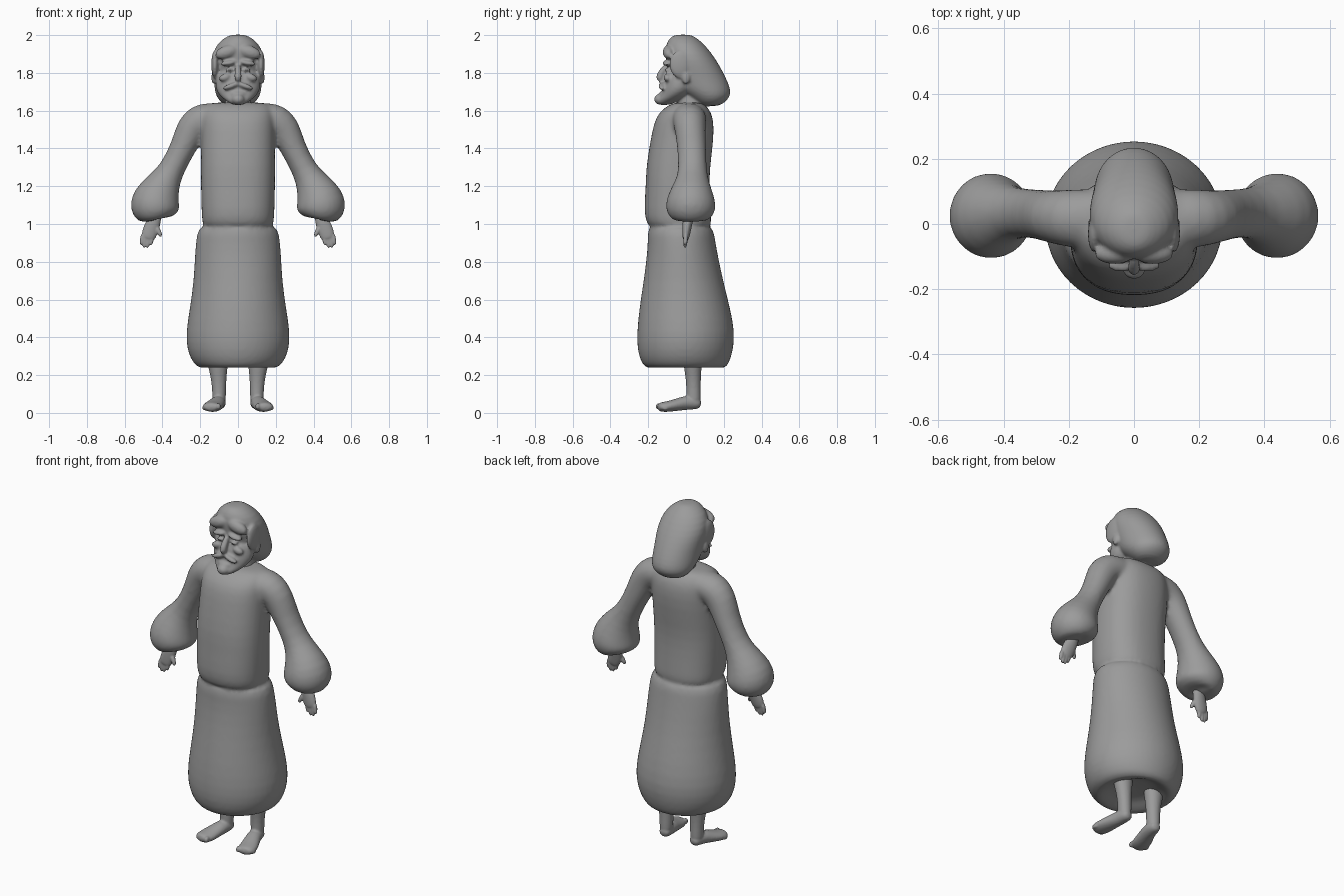
import bpy, bmesh, math
from mathutils import Vector, Matrix

grey = bpy.data.materials.new("stone_grey")
grey.diffuse_color = (0.33, 0.33, 0.33, 1)


def loft(bm, rings, sides=20, power=2.0):
    """Closed skin over rings given as (centre, u axis, v axis)."""
    loops = []
    for c, u, v in rings:
        loop = []
        for i in range(sides):
            a = 2 * math.pi * i / sides
            p, q = math.cos(a), math.sin(a)
            p = math.copysign(abs(p) ** (2 / power), p)
            q = math.copysign(abs(q) ** (2 / power), q)
            loop.append(bm.verts.new(c + u * p + v * q))
        loops.append(loop)
    faces = [bm.faces.new(loops[0]), bm.faces.new(loops[-1])]
    for a, b in zip(loops, loops[1:]):
        for i in range(sides):
            j = (i + 1) % sides
            faces.append(bm.faces.new((a[i], a[j], b[j], b[i])))
    bmesh.ops.recalc_face_normals(bm, faces=faces)


def stack(bm, rows, power=2.0, sides=24):
    """Horizontal sections: (z, half width, front y, back y)."""
    loft(bm, [(Vector((0, (f + b) / 2, z)), Vector((w, 0, 0)),
               Vector((0, (b - f) / 2, 0))) for z, w, f, b in rows], sides, power)


def tube(bm, rows, sx=1, sides=16):
    """Tube along a path: (x, y, z, in-plane radius, sideways radius)."""
    pts = [Vector((x * sx, y, z)) for x, y, z, _, _ in rows]
    rings = []
    for i, row in enumerate(rows):
        t = (pts[min(i + 1, len(pts) - 1)] - pts[max(i - 1, 0)]).normalized()
        # sideways axis is y for hanging limbs, x for limbs that run along y
        side = Vector((0, 1, 0)) if abs(t.y) < 0.8 else Vector((1, 0, 0))
        v = (side - t * side.dot(t)).normalized()
        rings.append((pts[i], t.cross(v) * row[3], v * row[4]))
    loft(bm, rings, sides)


def blob(bm, centre, size, tilt=0):
    m = (Matrix.Translation(centre) @ Matrix.Rotation(tilt, 4, 'Y')
         @ Matrix.Diagonal((*size, 1)))
    bmesh.ops.create_uvsphere(bm, u_segments=16, v_segments=10, radius=1, matrix=m)


def finish(name, bm, voxel, smooth):
    """Fuse overlapping pieces into one soft sculpted surface."""
    me = bpy.data.meshes.new(name)
    bm.to_mesh(me)
    bm.free()
    me.materials.append(grey)
    for p in me.polygons:
        p.use_smooth = True
    ob = bpy.data.objects.new(name, me)
    bpy.context.collection.objects.link(ob)
    ob.modifiers.new("round", 'SUBSURF').levels = 1
    ob.modifiers["round"].render_levels = 1
    r = ob.modifiers.new("fuse", 'REMESH')
    r.mode = 'VOXEL'
    r.voxel_size = voxel
    r.use_smooth_shade = True
    s = ob.modifiers.new("soften", 'SMOOTH')
    s.factor = 0.5
    s.iterations = smooth


# robe: skirt, torso and puffed sleeves
bm = bmesh.new()
stack(bm, [(.28, .10, -.10, .12), (.245, .15, -.16, .17), (.232, .20, -.205, .205),
           (.26, .24, -.238, .23), (.33, .272, -.26, .252), (.42, .28, -.263, .262),
           (.55, .258, -.25, .238), (.70, .236, -.226, .198), (.85, .23, -.206, .167),
           (.95, .22, -.203, .15), (1.0, .205, -.205, .142)])
stack(bm, [(.96, .17, -.17, .12), (1.0, .192, -.212, .137), (1.07, .194, -.224, .132),
           (1.2, .198, -.214, .125), (1.3, .198, -.213, .128), (1.45, .197, -.188, .148),
           (1.55, .197, -.168, .148), (1.6, .19, -.135, .13), (1.635, .17, -.085, .10),
           (1.645, .12, -.05, .07)], power=2.35)
for sx in (1, -1):
    tube(bm, [(.06, .015, 1.565, .075, .09), (.14, .015, 1.562, .084, .095),
              (.205, .018, 1.55, .092, .09), (.25, .022, 1.50, .087, .082),
              (.288, .03, 1.41, .068, .078), (.355, .035, 1.28, .066, .075),
              (.395, .033, 1.215, .092, .094), (.432, .026, 1.14, .13, .13),
              (.442, .025, 1.085, .137, .138), (.44, .025, 1.045, .115, .122),
              (.437, .025, 1.015, .08, .09), (.437, .025, 1.03, .05, .055)], sx)
finish("robe", bm, .012, 5)

# head: hair, face, beard and neck
bm = bmesh.new()
stack(bm, [(2.003, .03, -.05, .02), (1.993, .06, -.08, .045), (1.96, .108, -.105, .09),
           (1.90, .138, -.113, .14), (1.84, .138, -.10, .178), (1.78, .13, -.09, .21),
           (1.72, .126, -.06, .236), (1.68, .118, .0, .238), (1.645, .095, .045, .21),
           (1.622, .055, .08, .17)])
stack(bm, [(1.83, .10, -.098, .05), (1.77, .118, -.112, .05), (1.72, .122, -.125, .05),
           (1.68, .10, -.135, .02), (1.65, .062, -.158, -.04), (1.628, .025, -.15, -.09)])
stack(bm, [(1.58, .085, -.05, .11), (1.63, .068, -.045, .10), (1.72, .065, -.04, .10)])
tube(bm, [(0, -.10, 1.845, .014, .014), (0, -.125, 1.81, .018, .018),
          (0, -.145, 1.775, .021, .024), (0, -.125, 1.755, .012, .018)])  # nose
blob(bm, (0, -.125, 1.69), (.04, .02, .012))   # lower lip
blob(bm, (0, -.14, 1.66), (.035, .03, .028))   # beard tip
for sx in (1, -1):
    blob(bm, (sx * .05, -.10, 1.852), (.045, .026, .014), sx * .15)    # brow
    blob(bm, (sx * .046, -.098, 1.815), (.02, .018, .010))             # eye
    blob(bm, (sx * .07, -.098, 1.775), (.032, .022, .02), sx * .3)     # cheek
    blob(bm, (sx * .038, -.127, 1.73), (.048, .02, .014), sx * .35)    # moustache
    blob(bm, (sx * .06, -.092, 1.91), (.065, .032, .035), sx * .3)     # fringe
    blob(bm, (sx * .122, -.03, 1.845), (.02, .06, .075))               # side hair
    blob(bm, (sx * .128, .0, 1.775), (.014, .022, .036))               # ear
finish("head", bm, .0075, 4)

for sx, tag in ((1, "left"), (-1, "right")):
    # hand: palm, joined fingers and thumb
    bm = bmesh.new()
    tube(bm, [(.437, .02, 1.07, .038, .03), (.443, .01, 1.02, .036, .028),
              (.46, .004, .975, .044, .024), (.474, 0, .935, .040, .02),
              (.48, -.003, .915, .030, .014)], sx)
    for x0, x1, z1 in ((.453, .462, .885), (.472, .481, .868),
                       (.488, .499, .869), (.503, .514, .887)):
        tube(bm, [(x0, 0, .95, .013, .014), ((x0 + x1) / 2, -.002, .915, .012, .013),
                  (x1, -.006, z1, .009, .010)], sx, 10)
    tube(bm, [(.437, .0, .985, .018, .017), (.418, -.006, .96, .014, .014),
              (.406, -.012, .93, .009, .010)], sx, 10)
    finish(tag + "_hand", bm, .005, 3)

    # leg and bare foot, toes turned out
    bm = bmesh.new()
    tube(bm, [(.108, .035, .32, .065, .055), (.106, .036, .24, .052, .048),
              (.103, .038, .20, .044, .042), (.10, .04, .13, .037, .038),
              (.10, .04, .07, .037, .040), (.10, .04, .04, .030, .035)], sx)
    tube(bm, [(.096, .08, .045, .018, .02), (.098, .06, .05, .032, .035),
              (.103, .01, .056, .040, .040), (.118, -.04, .045, .034, .046),
              (.133, -.09, .034, .029, .054), (.140, -.125, .031, .027, .052),
              (.144, -.152, .031, .020, .036)], sx)
    for k in range(5):
        blob(bm, (sx * (.104 + k * .019), -.142 + k * .008, .034 - k * .002),
             (.013 - k * .001, .02, .018 - k * .0015))
    finish(tag + "_leg", bm, .006, 3)
